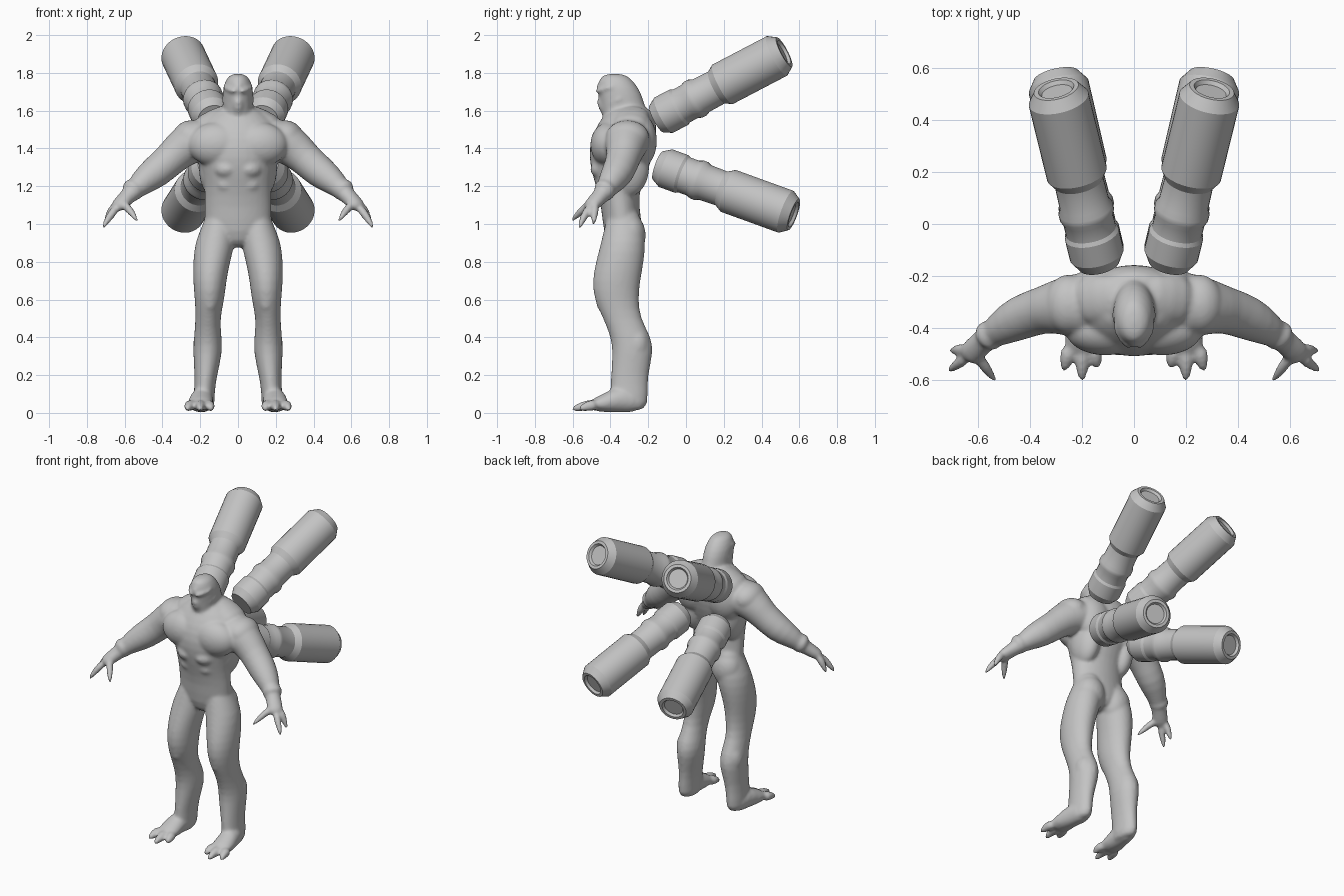
import bpy, bmesh, math
from mathutils import Vector, Matrix

cube = bpy.data.objects.get("Cube")
if cube:
    bpy.data.objects.remove(cube, do_unlink=True)

grey = bpy.data.materials.new("plain grey")
grey.use_nodes = True
colour = (0.55, 0.55, 0.55, 1)
grey.diffuse_color = colour
grey.node_tree.nodes["Principled BSDF"].inputs["Base Color"].default_value = colour

UP = Vector((0, 0, 1))


def mirrored(point, side):
    x, y, z = point
    return Vector((x * side, y, z))


def finish(bm, name):
    """Turn a finished bmesh into a grey object in the scene."""
    bmesh.ops.recalc_face_normals(bm, faces=bm.faces)
    mesh = bpy.data.meshes.new(name)
    bm.to_mesh(mesh)
    bm.free()
    mesh.materials.append(grey)
    obj = bpy.data.objects.new(name, mesh)
    bpy.context.collection.objects.link(obj)
    return obj


def loft(bm, rings, side=1, upright=False, sides=16):
    """Closed tube through (x, y, z, half width, half depth) rings; depth defaults to width."""
    centres = [mirrored(ring[:3], side) for ring in rings]
    last = len(rings) - 1
    loops = []
    for i, (centre, ring) in enumerate(zip(centres, rings)):
        if upright:
            across, along = Vector((1, 0, 0)), Vector((0, 1, 0))
        else:
            tangent = centres[min(i + 1, last)] - centres[max(i - 1, 0)]
            across = tangent.cross(UP).normalized()
            along = across.cross(tangent).normalized()
        across, along = across * ring[3], along * ring[-1]
        angles = [math.tau * k / sides for k in range(sides)]
        loops.append([bm.verts.new(centre + across * math.cos(angle) + along * math.sin(angle))
                      for angle in angles])
    for lower, upper in zip(loops, loops[1:]):
        for k in range(sides):
            n = (k + 1) % sides
            bm.faces.new((lower[k], lower[n], upper[n], upper[k]))
    bm.faces.new(loops[0])
    bm.faces.new(loops[-1])


def trunk(bm, rings):
    """Upright loft on the centre line through (y, z, half width, half depth) rings."""
    loft(bm, [(0, *ring) for ring in rings], upright=True)


def muscle(bm, centre, size, side):
    place = Matrix.Translation(mirrored(centre, side))
    bmesh.ops.create_uvsphere(bm, u_segments=16, v_segments=10, radius=1,
                              matrix=place @ Matrix.Diagonal((*size, 1)))


def digit(bm, start, end, radius, side):
    """Finger or toe with a slight bend, narrowing to a claw."""
    start, end = Vector(start), Vector(end)
    knuckle = (start + end) / 2 + UP * 0.012
    loft(bm, [(*start, radius), (*knuckle, radius * 0.85), (*end, radius * 0.4)], side)


body = bmesh.new()

# Torso
trunk(body, [(-.33, .87, .05, .07), (-.33, .95, .19, .11), (-.35, 1.1, .18, .1),
             (-.36, 1.2, .18, .12), (-.35, 1.3, .2, .16), (-.34, 1.4, .23, .18),
             (-.32, 1.5, .24, .17), (-.3, 1.57, .18, .14), (-.3, 1.63, .09, .1)])

# Neck and skull
trunk(body, [(-.3, 1.5, .1, .14), (-.33, 1.6, .08, .12), (-.35, 1.69, .085, .12),
             (-.37, 1.75, .075, .1), (-.38, 1.8, .04, .06)])

# Face crest and beak
loft(body, [(0, -.36, 1.77, .03, .02), (0, -.43, 1.76, .035, .02), (0, -.47, 1.71, .03),
            (0, -.46, 1.66, .035, .03), (0, -.42, 1.57, .03, .02)], sides=12)

for s in (-1, 1):
    # Brow and jaw
    loft(body, [(.01, -.48, 1.7, .012), (.05, -.45, 1.71, .013), (.08, -.38, 1.73, .01)], s)
    loft(body, [(.02, -.44, 1.62, .015), (.06, -.4, 1.64, .017), (.08, -.33, 1.67, .014)], s)

    # Trapezius
    loft(body, [(.02, -.28, 1.6, .09, .05), (.13, -.29, 1.55, .1, .06), (.23, -.3, 1.5, .09, .05)], s)
    # Chest, shoulder blade, flank and seat
    muscle(body, (.11, -.41, 1.42), (.16, .1, .12), s)
    muscle(body, (.12, -.25, 1.44), (.12, .1, .15), s)
    muscle(body, (.13, -.31, 1.3), (.08, .12, .16), s)
    muscle(body, (.1, -.3, .94), (.1, .09, .12), s)
    # Belly rows, stepping forward as they rise
    for row in range(3):
        muscle(body, (.06, -.36 - row * .03, 1.13 + row * .08), (.08, .09, .06), s)

    # Arm from shoulder to palm
    loft(body, [(.12, -.31, 1.45, .12, .1), (.21, -.31, 1.45, .13, .12),
                (.29, -.32, 1.41, .11), (.35, -.33, 1.35, .09), (.44, -.36, 1.27, .09),
                (.51, -.4, 1.22, .07), (.57, -.44, 1.16, .045), (.61, -.48, 1.12, .05, .04),
                (.65, -.52, 1.08, .05, .03)], s)
    muscle(body, (.25, -.31, 1.46), (.1, .12, .09), s)
    # Wrist cuff
    loft(body, [(.54, -.42, 1.19, .06), (.56, -.43, 1.18, .063), (.58, -.45, 1.16, .055)], s)
    # Two fingers and a thumb
    digit(body, (.64, -.51, 1.09), (.72, -.57, .97), .026, s)
    digit(body, (.65, -.48, 1.1), (.71, -.49, .99), .026, s)
    digit(body, (.61, -.5, 1.11), (.53, -.61, 1.01), .026, s)

    # Leg
    loft(body, [(.09, -.33, 1.1, .07), (.1, -.33, 1, .085, .1), (.12, -.33, .91, .11, .12),
                (.14, -.35, .8, .1, .13), (.15, -.37, .7, .09, .13), (.15, -.37, .6, .08, .12),
                (.16, -.34, .5, .065, .1), (.16, -.29, .4, .075, .11), (.16, -.28, .32, .08, .11),
                (.17, -.3, .2, .06, .1), (.18, -.3, .1, .055, .1), (.18, -.31, 0, .06, .11)],
         s, upright=True)
    # Kneecap and calf
    muscle(body, (.15, -.42, .6), (.05, .06, .08), s)
    muscle(body, (.17, -.26, .36), (.07, .07, .1), s)
    # Foot and toes
    loft(body, [(.18, -.23, .05, .05), (.19, -.34, .08, .06, .08), (.2, -.43, .05, .07, .05),
                (.2, -.51, .04, .07, .03)], s)
    for spread, reach in ((-.06, -.56), (0, -.61), (.07, -.57)):
        digit(body, (.2 + spread * .7, -.47, .04), (.2 + spread, reach, .016), .034, s)

creature = finish(body, "creature_body")
sub = creature.modifiers.new("round", "SUBSURF")
sub.levels = sub.render_levels = 1
remesh = creature.modifiers.new("fuse", "REMESH")
remesh.mode = "VOXEL"
remesh.voxel_size = 0.009
remesh.use_smooth_shade = True
smooth = creature.modifiers.new("soften", "SMOOTH")
smooth.factor = 0.5
smooth.iterations = 9

# Back canisters: (fraction of length, radius) from the collar to the sunken end
collar = [(-.04, .08), (.02, .106), (.14, .106), (.16, .098), (.23, .098)]
band = [(.26, .107), (.29, .107), (.32, .097), (.45, .095)]
tank = [(.5, .118), (.94, .118), (1, .088), (1, .07), (.98, .06)]


def canister(name, start, end, side):
    start, end = mirrored(start, side), mirrored(end, side)
    axis = end - start
    bm = bmesh.new()
    rings = [(0, 0, axis.length * part, radius) for part, radius in collar + band + tank]
    loft(bm, rings, upright=True, sides=32)
    turn = axis.to_track_quat("Z", "Y").to_matrix().to_4x4()
    bm.transform(Matrix.Translation(start) @ turn)
    obj = finish(bm, name)
    bpy.ops.object.select_all(action="DESELECT")
    obj.select_set(True)
    bpy.context.view_layer.objects.active = obj
    bpy.ops.object.shade_smooth_by_angle(angle=math.radians(25))


for label, s in (("left", 1), ("right", -1)):
    canister("upper_canister_" + label, (.14, -.13, 1.57), (.3, .52, 1.91), s)
    canister("lower_canister_" + label, (.14, -.12, 1.3), (.3, .57, 1.05), s)
